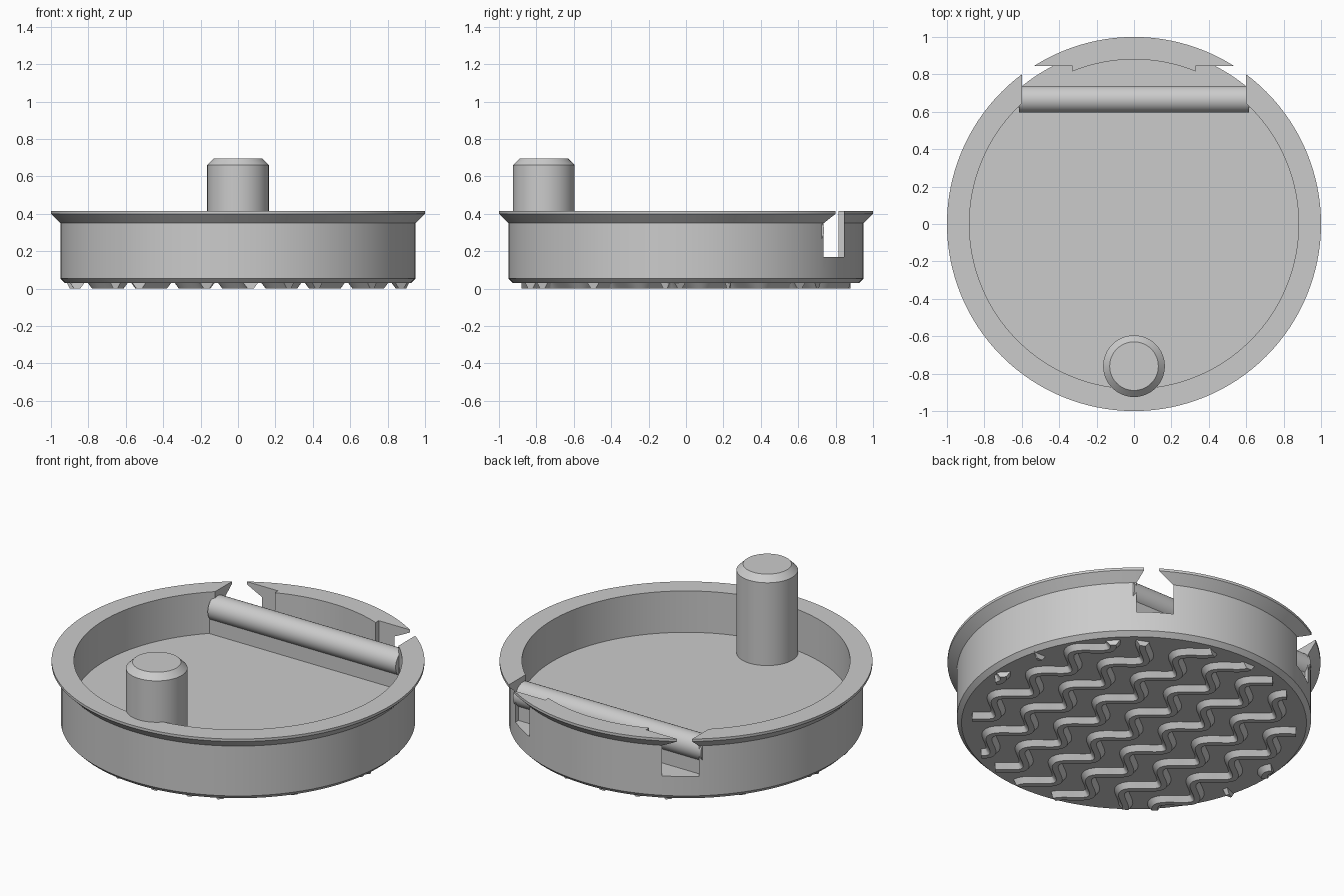
import bpy, bmesh, math
from mathutils import Matrix, Vector

if "Cube" in bpy.data.objects:
    bpy.data.objects.remove(bpy.data.objects["Cube"], do_unlink=True)

grey = bpy.data.materials.new("plain grey")
grey.use_nodes = True
colour = (0.6, 0.6, 0.6, 1)
grey.diffuse_color = colour
grey.node_tree.nodes["Principled BSDF"].inputs["Base Color"].default_value = colour


def make(name, bm):
    bmesh.ops.recalc_face_normals(bm, faces=bm.faces)
    mesh = bpy.data.meshes.new(name)
    bm.to_mesh(mesh)
    bm.free()
    mesh.materials.append(grey)
    ob = bpy.data.objects.new(name, mesh)
    bpy.context.collection.objects.link(ob)
    return ob


def smooth(ob):
    bpy.ops.object.select_all(action='DESELECT')
    ob.select_set(True)
    bpy.context.view_layer.objects.active = ob
    bpy.ops.object.shade_smooth_by_angle(angle=math.radians(25))


def lathe(name, profile, steps, centre=(0, 0, 0)):
    bm = bmesh.new()
    verts = [bm.verts.new((r, 0, z)) for r, z in profile]
    edges = [bm.edges.new(pair) for pair in zip(verts, verts[1:])]
    bmesh.ops.spin(bm, geom=verts + edges, cent=(0, 0, 0), axis=(0, 0, 1),
                   angle=math.tau, steps=steps)
    bmesh.ops.remove_doubles(bm, verts=bm.verts, dist=1e-4)
    bmesh.ops.translate(bm, verts=bm.verts, vec=centre)
    return make(name, bm)


def box(name, low, high):
    low, high = Vector(low), Vector(high)
    bm = bmesh.new()
    bmesh.ops.create_cube(bm, size=1, matrix=Matrix.Translation((low + high) / 2)
                          @ Matrix.Diagonal((high - low).to_4d()))
    return make(name, bm)


FLOOR, BASE = 0.17, 0.03

# Shallow round tray with a flared rim
tray = lathe("tray", [(0, BASE), (0.925, BASE), (0.95, 0.055), (0.95, 0.35),
                      (1, 0.4), (1, 0.415), (0.88, 0.415), (0.88, FLOOR),
                      (0, FLOOR)], 128)

# Two slots through the rear wall, either side of the middle
for side in (-1, 1):
    xs = sorted((side * 0.33, side * 0.6))
    cutter = box("slot_cutter", (xs[0], 0.6, FLOOR), (xs[1], 0.845, 0.6))
    cutter.hide_render = True
    mod = tray.modifiers.new("slot", 'BOOLEAN')
    mod.operation, mod.solver, mod.object = 'DIFFERENCE', 'EXACT', cutter
    bpy.context.view_layer.objects.active = tray
    bpy.ops.object.modifier_apply(modifier=mod.name)
    bpy.data.objects.remove(cutter, do_unlink=True)
smooth(tray)

# Chamfered post near the front
smooth(lathe("post", [(0, FLOOR - 0.02), (0.165, FLOOR - 0.02), (0.165, 0.66),
                      (0.13, 0.695), (0, 0.695)], 64, (0, -0.76, 0)))

# Round bar across the back, on a low web
bm = bmesh.new()
bmesh.ops.create_cone(bm, cap_ends=True, segments=48, radius1=0.072, radius2=0.072,
                      depth=1.23, matrix=Matrix.Translation((0, 0.667, 0.31))
                      @ Matrix.Rotation(math.pi / 2, 4, 'Y'))
smooth(make("cross_bar", bm))
box("bar_web", (-0.62, 0.62, FLOOR - 0.01), (0.62, 0.71, 0.3))

# Wavy grip ridges under the base
SPACING, PERIOD, SWING, STEP = 0.232, 0.32, 0.068, 0.016
SECTION = ((-0.042, BASE + 0.005), (-0.016, 0), (0.016, 0), (0.042, BASE + 0.005))
bm = bmesh.new()


def sweep(path):
    """Sweep the ridge section along a run of (point, direction) pairs."""
    rings = []
    for point, along in path:
        across = Vector((along.y, -along.x))
        ring = []
        for offset, z in SECTION:
            p = point + across * offset
            ring.append(bm.verts.new((p.x, p.y, z)))
        rings.append(ring)
    n = len(SECTION)
    for a, b in zip(rings, rings[1:]):
        for i in range(n):
            j = (i + 1) % n
            bm.faces.new((a[i], a[j], b[j], b[i]))
    bm.faces.new(rings[0])
    bm.faces.new(rings[-1])


for column in range(-4, 5):
    run = []
    for k in range(-60, 61):
        y = k * STEP
        phase = math.tau * y / PERIOD
        point = Vector((column * SPACING + SWING * math.sin(phase), y))
        along = Vector((SWING * math.tau / PERIOD * math.cos(phase), 1)).normalized()
        if point.length < 0.895:
            run.append((point, along))
        else:
            if len(run) > 1:
                sweep(run)
            run = []
    if len(run) > 1:
        sweep(run)
smooth(make("grip_ridges", bm))
